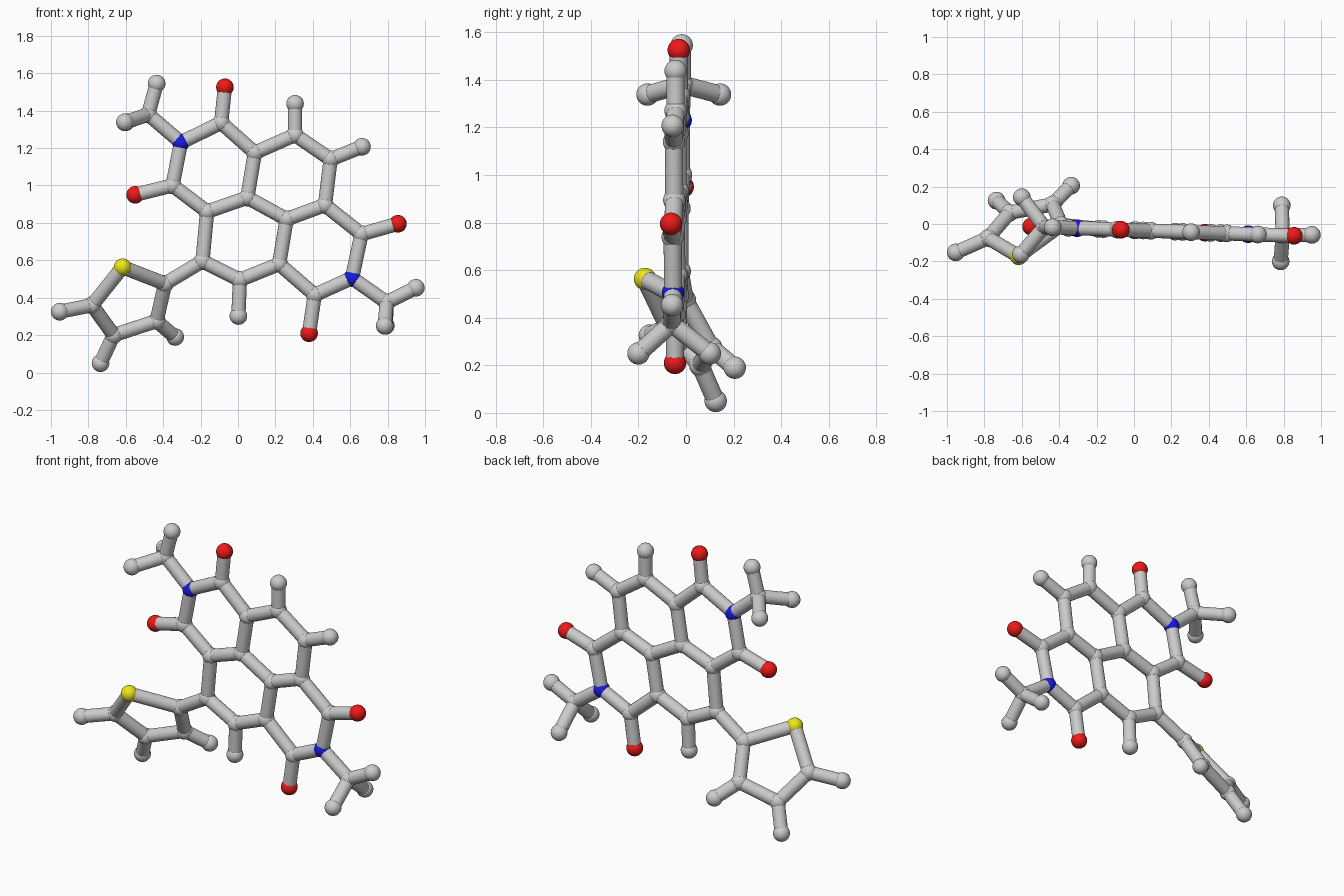
import bpy, bmesh
from mathutils import Vector

if "Cube" in bpy.data.objects:
    bpy.data.objects.remove(bpy.data.objects["Cube"])

BALL_R, STICK_R = 0.047, 0.038


def plane(x, z):
    """Point on the slightly turned flat core."""
    return Vector((x, -0.033 - 0.035 * x, z))


def material(name, rgb):
    m = bpy.data.materials.new(name)
    m.diffuse_color = (*rgb, 1)
    m.use_nodes = True
    m.node_tree.nodes["Principled BSDF"].inputs["Base Color"].default_value = m.diffuse_color
    return m


def finish(bm, name, mat=None):
    me = bpy.data.meshes.new(name)
    bm.to_mesh(me)
    bm.free()
    ob = bpy.data.objects.new(name, me)
    bpy.context.collection.objects.link(ob)
    for p in me.polygons:
        p.use_smooth = len(p.vertices) <= 4
    if mat:
        me.materials.append(mat)


def balls(name, points, mat=None):
    bm = bmesh.new()
    for p in points:
        s = bmesh.ops.create_uvsphere(bm, u_segments=32, v_segments=16, radius=BALL_R)
        bmesh.ops.translate(bm, verts=s["verts"], vec=p)
    finish(bm, name, mat)


def sticks(name, pairs):
    bm = bmesh.new()
    for a, b in pairs:
        d = b - a
        c = bmesh.ops.create_cone(bm, cap_ends=True, segments=32, radius1=STICK_R,
                                  radius2=STICK_R, depth=d.length)["verts"]
        bmesh.ops.rotate(bm, verts=c, matrix=d.to_track_quat('Z', 'Y').to_matrix())
        bmesh.ops.translate(bm, verts=c, vec=(a + b) / 2)
    finish(bm, name)


# Flat core: four fused six-sided rings
core = [plane(*p) for p in [
    (-.09, 1.335), (-.305, 1.23), (-.35, 1.0), (-.165, .86), (.05, .935), (.09, 1.175),
    (.305, 1.27), (.495, 1.14), (.465, .895), (.26, .82), (.22, .58), (.01, .495),
    (-.19, .595), (.41, .415), (.61, .505), (.66, .74)]]
rings = [(0, 1, 2, 3, 4, 5), (4, 5, 6, 7, 8, 9), (3, 4, 9, 10, 11, 12), (8, 9, 10, 13, 14, 15)]
core_edges = {tuple(sorted((r[i], r[i - 1]))) for r in rings for i in range(6)}
sticks("core_sticks", [(core[a], core[b]) for a, b in sorted(core_edges)])
balls("core_joints", [p for i, p in enumerate(core) if i not in (1, 14)])
balls("blue_joints", [core[1], core[14]], material("blue", (0.01, 0.01, 0.8)))

# Red end balls
red = {0: plane(-.07, 1.525), 2: plane(-.55, .95), 13: plane(.38, .21), 15: plane(.855, .795)}
balls("red_ends", red.values(), material("red", (0.85, 0.01, 0.01)))
sticks("red_end_sticks", [(core[i], p) for i, p in red.items()])

# Grey end balls on the core
grey = {6: plane(.305, 1.437), 7: plane(.663, 1.207), 11: plane(.002, .302)}
balls("grey_ends", grey.values())
sticks("grey_end_sticks", [(core[i], p) for i, p in grey.items()])

# Three-pronged tips on the blue joints
tips = [("upper", 1, plane(-.48, 1.38),
         [(-.435, -.018, 1.545), (-.6, .143, 1.338), (-.605, -.162, 1.338)]),
        ("lower", 14, plane(.795, .375),
         [(.951, -.058, .453), (.79, .1, .25), (.784, -.2, .25)])]
for side, joint, hub, ends in tips:
    ends = [Vector(e) for e in ends]
    balls(side + "_tip_balls", [hub] + ends)
    sticks(side + "_tip_sticks", [(core[joint], hub)] + [(hub, e) for e in ends])

# Twisted five-sided side ring; the first point is the yellow ball
five = [Vector(p) for p in [(-.617, -.172, .563), (-.39, -.005, .475), (-.435, .105, .275),
                            (-.665, .06, .2), (-.78, -.075, .36)]]
five_ends = [Vector(p) for p in [(-.336, .205, .19), (-.735, .125, .05), (-.953, -.152, .325)]]
balls("side_ring_yellow", five[:1], material("yellow", (0.85, 0.8, 0.01)))
balls("side_ring_joints", five[1:] + five_ends)
sticks("side_ring_sticks", [(core[12], five[1])] + [(five[i], five[i - 1]) for i in range(5)]
       + list(zip(five[2:], five_ends)))
